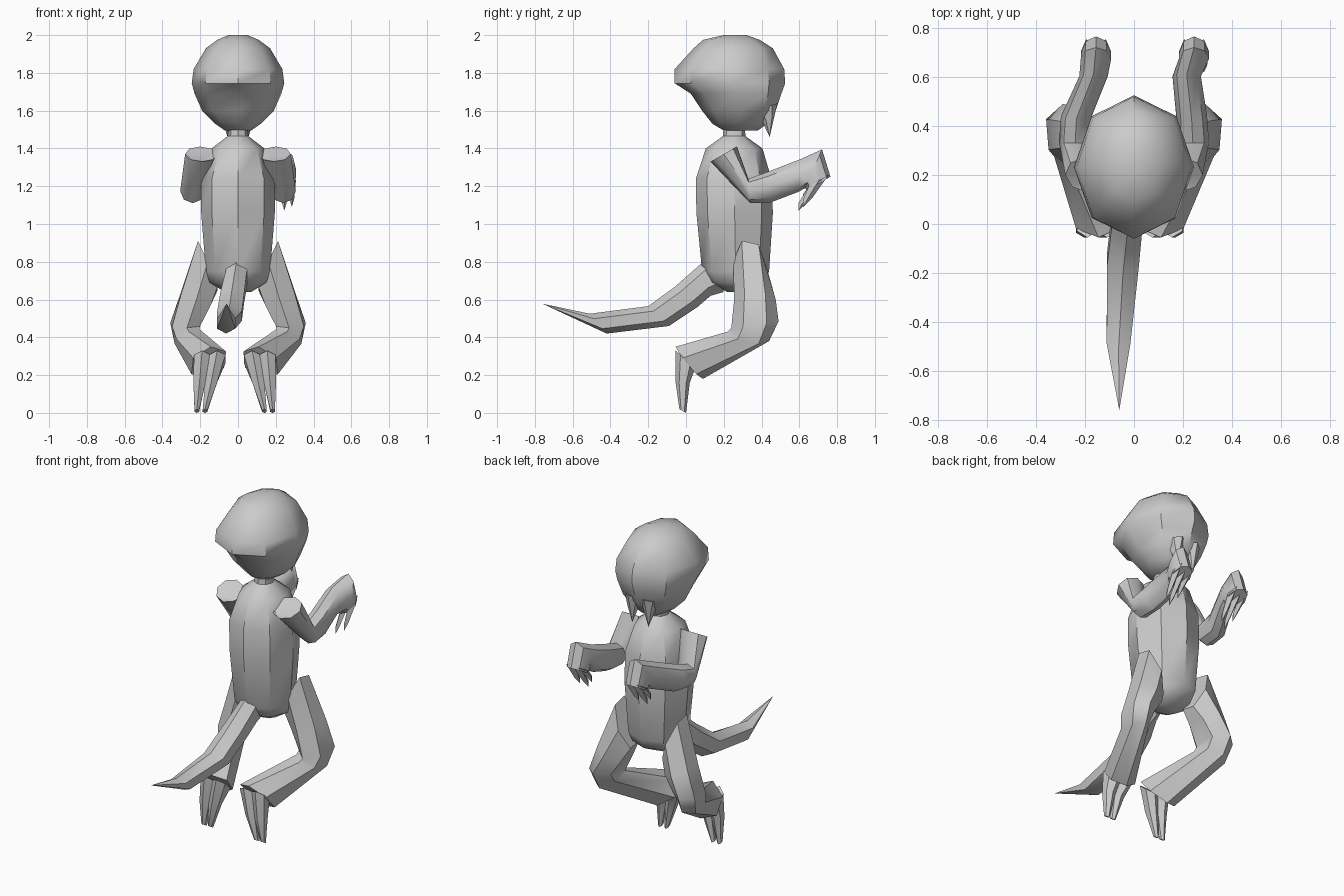
import bpy, bmesh
from math import sin, cos, pi, radians
from mathutils import Vector as V


def loft(name, rings, n=8, tip=None):
    """Skin rings given as (edge point A, opposite edge point B, sideways half-axis)."""
    bm = bmesh.new()
    loops = []
    for a, b, u in rings:
        a, b = V(a), V(b)
        u = V(u) if isinstance(u, tuple) else V((u, 0, 0))
        c, v = (a + b) / 2, (a - b) / 2
        loops.append([bm.verts.new(c + v * cos(2 * pi * i / n) + u * sin(2 * pi * i / n))
                      for i in range(n)])
    for p, q in zip(loops, loops[1:]):
        for i in range(n):
            j = (i + 1) % n
            bm.faces.new((p[i], p[j], q[j], q[i]))
    bm.faces.new(loops[0])
    last = loops[-1]
    if tip:
        t = bm.verts.new(tip)
        for i in range(n):
            bm.faces.new((last[i], last[(i + 1) % n], t))
    else:
        bm.faces.new(last)
    bmesh.ops.recalc_face_normals(bm, faces=bm.faces)
    me = bpy.data.meshes.new(name)
    bm.to_mesh(me)
    bm.free()
    ob = bpy.data.objects.new(name, me)
    bpy.context.collection.objects.link(ob)
    bpy.context.view_layer.objects.active = ob
    bpy.ops.object.select_all(action='DESELECT')
    ob.select_set(True)
    bpy.ops.object.shade_smooth_by_angle(angle=radians(42))
    return ob


def stack(name, rows):
    """Upright form from rows of (z, y min, y max, half width)."""
    return loft(name, [((0, y1, z), (0, y0, z), w) for z, y0, y1, w in rows])


# head with rear crest
stack("head", [(2.0, .2, .32, .05), (1.975, .09, .39, .11), (1.93, .04, .46, .17),
               (1.82, -.06, .52, .235), (1.745, -.06, .525, .245), (1.69, .025, .505, .23),
               (1.60, .085, .475, .19), (1.53, .14, .43, .12), (1.495, .2, .38, .07)])

# pair of pointed teeth under the face
for s in (-1, 1):
    x = s * .055
    loft("tooth", [((x, .485, 1.64), (x, .37, 1.60), .045),
                   ((x, .47, 1.58), (x, .41, 1.53), .03)], 6, (x, .443, 1.46))

# torso and neck
stack("torso", [(1.53, .2, .31, .05), (1.465, .195, .315, .055), (1.40, .105, .405, .14),
                (1.24, .052, .452, .195), (1.06, .055, .46, .195),
                (.75, .085, .44, .17), (.69, .12, .41, .15), (.64, .22, .31, .07)])

# tail
loft("tail", [((0, .14, .86), (0, .2, .64), .06), ((-.01, .08, .79), (-.01, .13, .62), .065),
              ((-.03, -.06, .667), (-.03, .06, .56), .073),
              ((-.045, -.2, .565), (-.045, -.09, .46), .075),
              ((-.063, -.51, .525), (-.063, -.42, .42), .056)], 6, (-.06, -.76, .578))

# arms: hand x position differs a little from side to side
for s, wx, hx in ((1, .215, .245), (-1, .165, .155)):
    side = "right" if s > 0 else "left"
    loft(side + "_arm", [
        ((s * .16, .25, 1.40), (s * .16, .16, 1.33), .045),
        ((s * .2, .27, 1.41), (s * .19, .13, 1.33), .085),
        ((s * .24, .33, 1.24), (s * .24, .34, 1.11), .066),
        ((s * .235, .43, 1.275), (s * .235, .45, 1.115), .063),
        ((s * wx, .61, 1.345), (s * wx, .595, 1.17), .058),
        ((s * hx, .72, 1.395), (s * hx, .63, 1.19), .062),
        ((s * hx, .765, 1.25), (s * hx, .64, 1.18), .06)])
    # claws hanging from the hand
    for k, ty, tz in ((-1, .62, 1.12), (0, .595, 1.07), (1, .62, 1.09)):
        x = s * hx + k * .04
        loft(side + "_claw", [((x, .755, 1.26), (x, .65, 1.20), .022),
                              ((x, ty + .05, tz + .05), (x, ty, tz + .04), .013)],
             4, (x, ty, tz))

# legs: left foot sits slightly further out
for s, d in ((1, 0), (-1, .035)):
    side = "right" if s > 0 else "left"
    loft(side + "_leg", [
        ((s * .16, .25, .80), (s * .16, .43, .76), (s * .06, 0, .14)),
        ((s * .22, .255, .6), (s * .23, .475, .6), (s * .09, 0, .035)),
        ((s * .27, .24, .45), (s * .29, .49, .485), (s * .085, 0, 0)),
        ((s * .26, .22, .43), (s * .28, .44, .38), (s * .07, 0, -.03)),
        ((s * (.11 + d), -.055, .35), (s * (.13 + d), .09, .18), (s * .1, 0, -.02))], 6)
    # two long toes
    for x0, x1 in ((.075, .14), (.155, .183)):
        a, b = s * (x0 + d), s * (x1 + d)
        loft(side + "_toe", [((a, -.055, .33), (a, .05, .24), .05),
                             ((b * .5 + a * .5, -.055, .16), (b * .5 + a * .5, .02, .16), .037),
                             ((b, -.035, .02), (b, 0, 0), .014)], 6)
